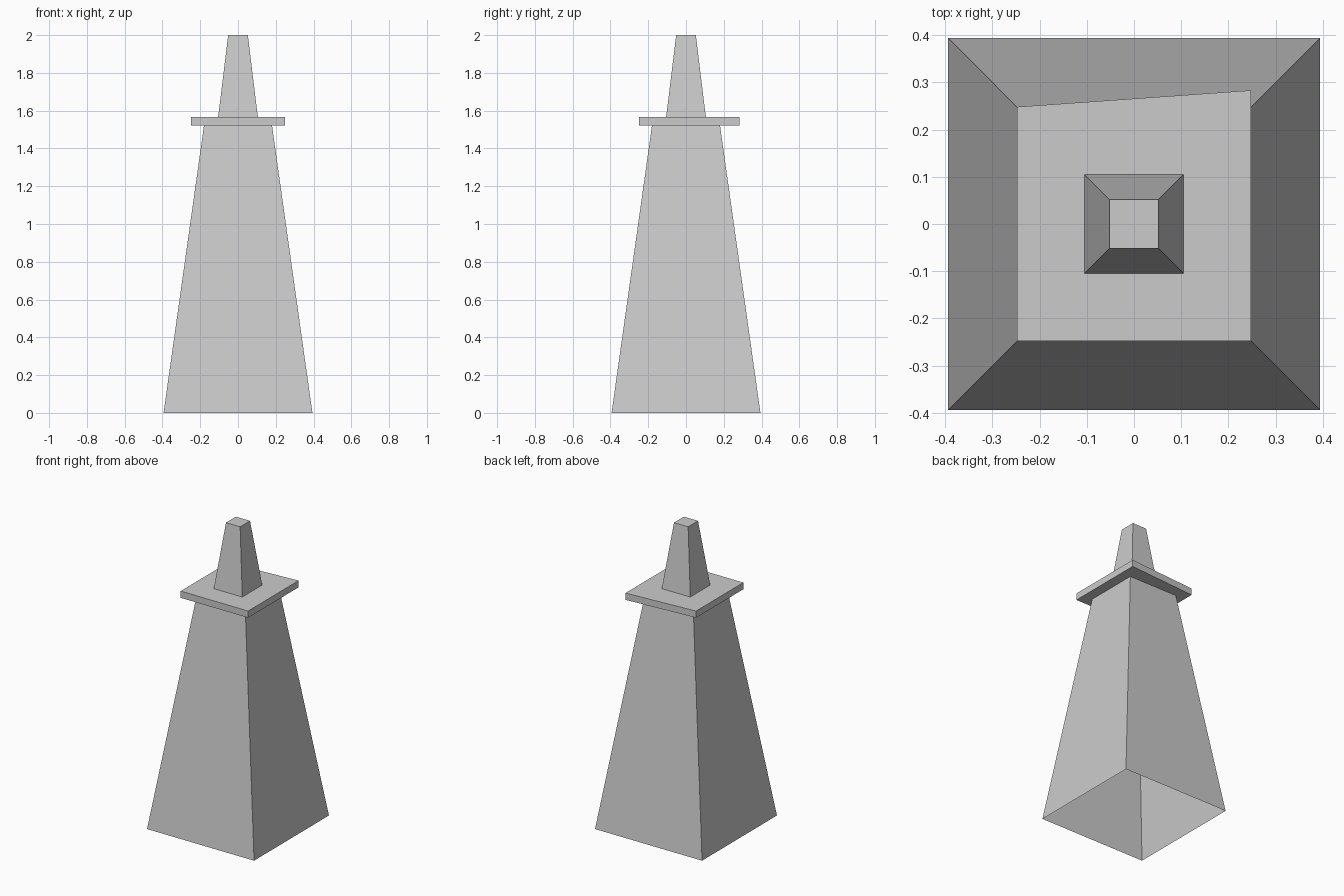
import bpy
import bmesh

if "Cube" in bpy.data.objects:
    bpy.data.objects.remove(bpy.data.objects["Cube"])

# Square cross-sections: (height, half width, extra y of the skewed back right corner)
SECTIONS = [
    (0.0, 0.394, 0.0),      # open base
    (1.522, 0.18, 0.0),     # top of tapered shaft
    (1.522, 0.248, 0.035),  # ledge underside
    (1.567, 0.248, 0.035),  # ledge top
    (1.567, 0.105, 0.0),    # foot of spire
    (2.0, 0.052, 0.0),      # spire top
]

bm = bmesh.new()
rings = []
for z, h, skew in SECTIONS:
    corners = [(-h, -h), (h, -h), (h, h + skew), (-h, h)]
    rings.append([bm.verts.new((x, y, z)) for x, y in corners])

# Walls of the hollow shell
for low, high in zip(rings, rings[1:]):
    for i in range(4):
        j = (i + 1) % 4
        bm.faces.new((low[i], low[j], high[j], high[i]))

# Flat cap on the spire; the base stays open
bm.faces.new(rings[-1])

mesh = bpy.data.meshes.new("obelisk_tower")
bm.to_mesh(mesh)
bm.free()
tower = bpy.data.objects.new("obelisk_tower", mesh)
bpy.context.collection.objects.link(tower)
